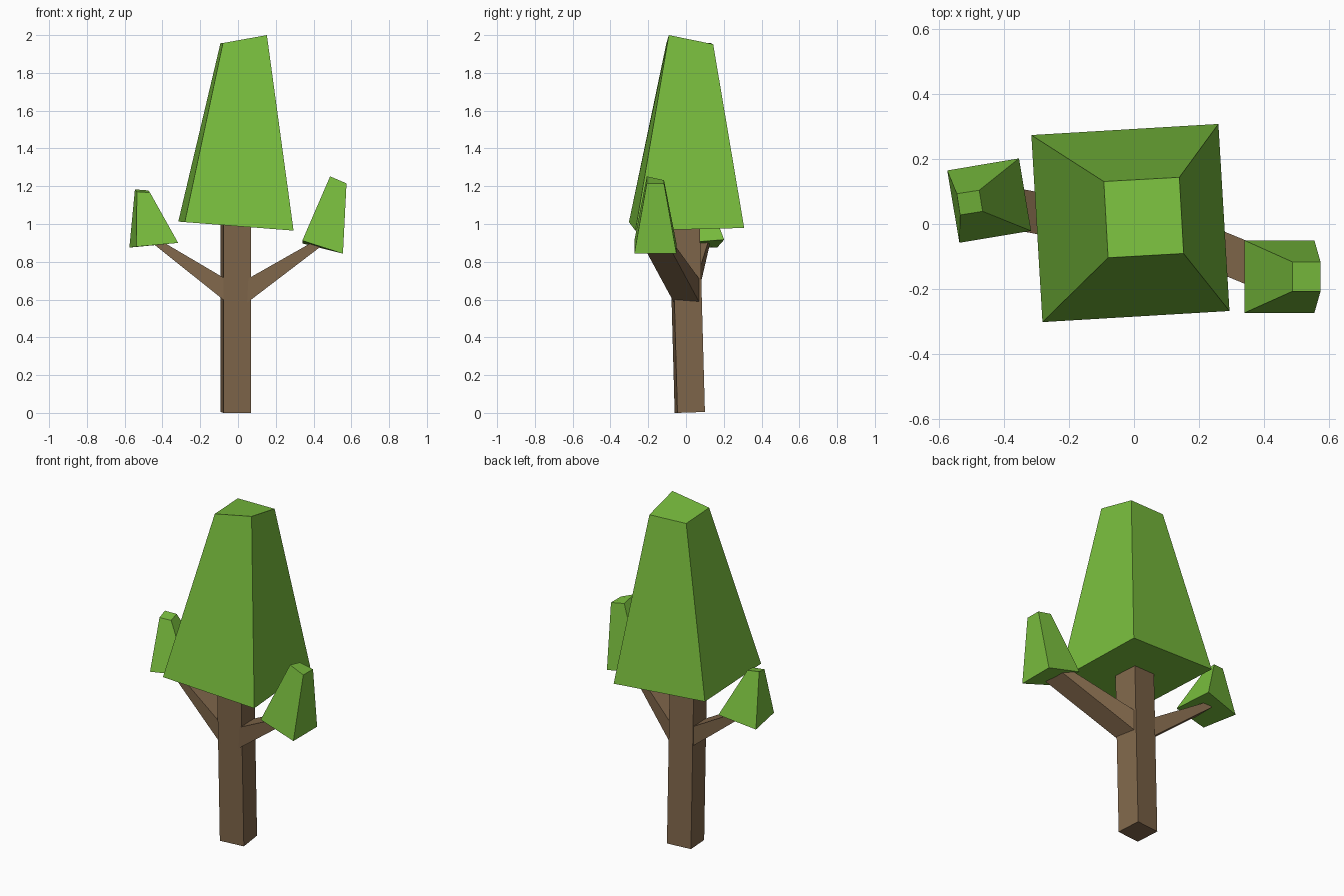
import bpy
from math import radians
from mathutils import Matrix, Vector

if "Cube" in bpy.data.objects:
    bpy.data.objects.remove(bpy.data.objects["Cube"])


def material(name, rgb):
    m = bpy.data.materials.new(name)
    m.diffuse_color = (*rgb, 1)
    m.use_nodes = True
    m.node_tree.nodes["Principled BSDF"].inputs["Base Color"].default_value = m.diffuse_color
    return m


GREEN = material("leaf_green", (0.19, 0.51, 0.047))
BROWN = material("bark_brown", (0.216, 0.135, 0.07))


def ring(cx, cy, w, d, yaw, heights):
    """Turned rectangle; heights run front-left, front-right, back-right, back-left."""
    rot = Matrix.Rotation(radians(yaw), 2)
    signs = ((-1, -1), (1, -1), (1, 1), (-1, 1))
    pts = [rot @ Vector((sx * w / 2, sy * d / 2)) for sx, sy in signs]
    return [(cx + p.x, cy + p.y, z) for p, z in zip(pts, heights)]


def section(x, z_low, z_high, y_front, y_back):
    """Upright branch cross-section at a given x."""
    return [(x, y_front, z_low), (x, y_back, z_low),
            (x, y_back, z_high), (x, y_front, z_high)]


def loft(name, a, b, mat, flip=False):
    """Closed four-sided block between two rings."""
    faces = [(3, 2, 1, 0), (4, 5, 6, 7)]
    faces += [(i, (i + 1) % 4, (i + 1) % 4 + 4, i + 4) for i in range(4)]
    if flip:
        faces = [f[::-1] for f in faces]
    me = bpy.data.meshes.new(name)
    me.from_pydata(a + b, [], faces)
    me.materials.append(mat)
    ob = bpy.data.objects.new(name, me)
    bpy.context.collection.objects.link(ob)


# Trunk, leaning slightly forward
loft("trunk",
     ring(-0.011, 0.02, 0.148, 0.146, 5.8, (0, 0, 0.005, 0.005)),
     ring(-0.011, -0.008, 0.148, 0.146, 5.8, (1.02,) * 4), BROWN)

# Branches, from inside the trunk into the small leaf clumps
loft("branch_right", section(0.04, 0.577, 0.703, -0.06, 0.075),
     section(0.44, 0.882, 0.93, -0.225, -0.09), BROWN)
loft("branch_left", section(-0.06, 0.585, 0.706, -0.075, 0.055),
     section(-0.44, 0.888, 0.93, -0.005, 0.125), BROWN, flip=True)

# Crown and leaf clumps
loft("crown",
     ring(-0.011, 0.003, 0.577, 0.577, 3.4, (1.01, 0.965, 0.979, 1.013)),
     ring(0.03, 0.02, 0.233, 0.235, 3.2, (1.958, 2.0, 1.952, 1.957)), GREEN)
loft("leaves_right",
     ring(0.448, -0.162, 0.215, 0.223, 0, (0.912, 0.843, 0.843, 0.897)),
     ring(0.531, -0.162, 0.087, 0.091, 0, (1.252, 1.215, 1.215, 1.232)), GREEN)
loft("leaves_left",
     ring(-0.446, 0.072, 0.224, 0.226, 9.5, (0.88, 0.9, 0.917, 0.875)),
     ring(-0.506, 0.066, 0.07, 0.066, 9, (1.17, 1.167, 1.178, 1.183)), GREEN)
